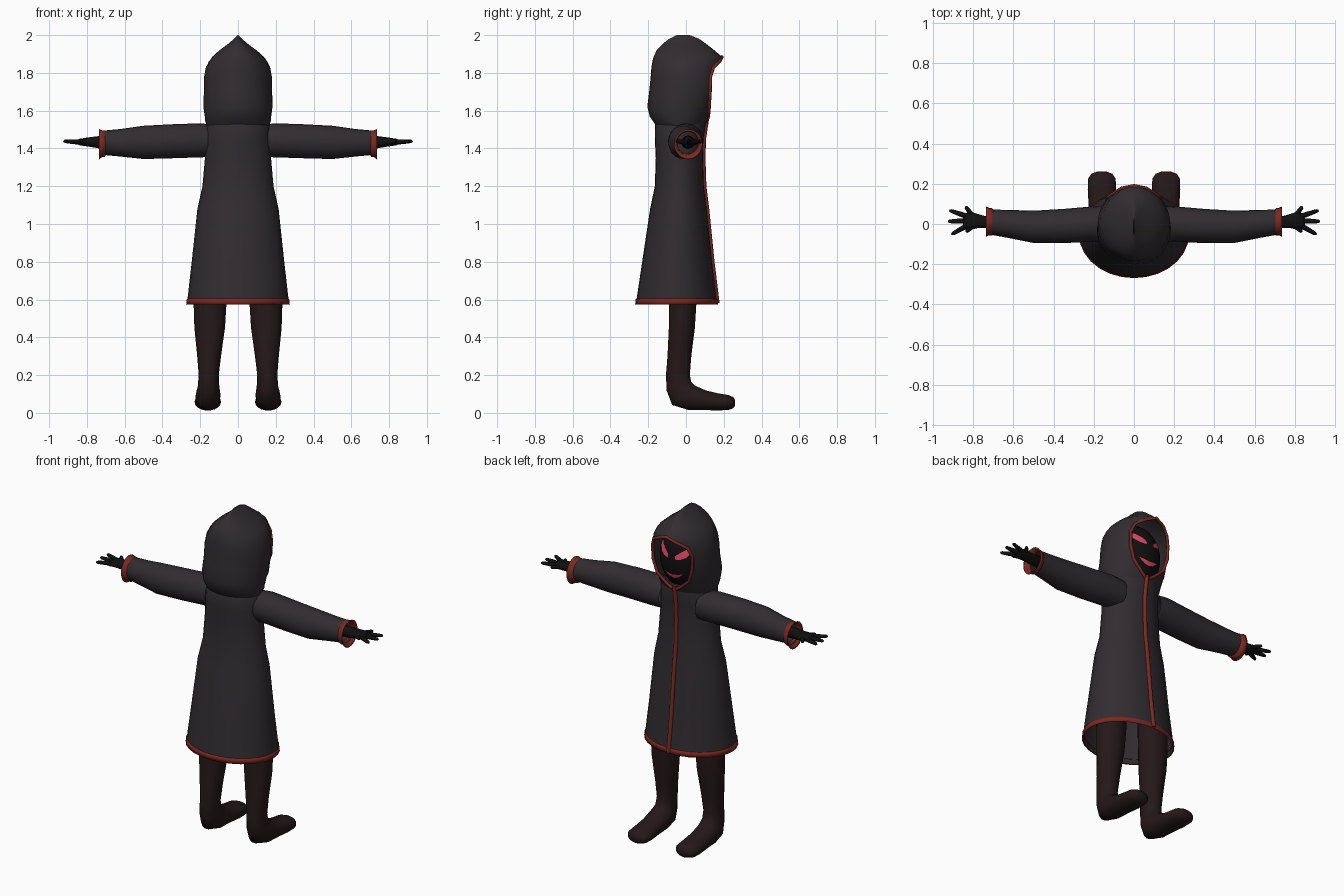
import bpy, bmesh
from math import sin, cos, pi, asin, radians, sqrt

if "Cube" in bpy.data.objects:
    bpy.data.objects.remove(bpy.data.objects["Cube"])


def material(name, rgb):
    m = bpy.data.materials.new(name)
    m.diffuse_color = (*rgb, 1)
    m.use_nodes = True
    m.node_tree.nodes["Principled BSDF"].inputs["Base Color"].default_value = m.diffuse_color
    return m


CLOTH = material("cloth", (0.030, 0.025, 0.029))
TRIM = material("trim", (0.20, 0.022, 0.015))
LEG = material("leg", (0.018, 0.009, 0.010))
SKIN = material("skin", (0.005, 0.005, 0.005))
GLOW = material("glow", (0.75, 0.06, 0.13))


def loft(name, rings, mat, closed=True, caps=False, mirror=False):
    """Skin a list of equal-length point rings."""
    bm = bmesh.new()
    rows = [[bm.verts.new(p) for p in r] for r in rings]
    n = len(rows[0])
    for a, b in zip(rows, rows[1:]):
        for i in range(n if closed else n - 1):
            j = (i + 1) % n
            bm.faces.new((a[i], a[j], b[j], b[i]))
    if caps:
        bm.faces.new(rows[0])
        bm.faces.new(rows[-1])
    bmesh.ops.remove_doubles(bm, verts=bm.verts, dist=0.0005)
    bmesh.ops.recalc_face_normals(bm, faces=bm.faces)
    for f in bm.faces:
        f.smooth = True
    me = bpy.data.meshes.new(name)
    bm.to_mesh(me)
    bm.free()
    me.materials.append(mat)
    ob = bpy.data.objects.new(name, me)
    bpy.context.collection.objects.link(ob)
    if mirror:
        ob.modifiers.new("mirror", 'MIRROR')
    return ob


def tube(name, pts, depth, mat, radii=None):
    cu = bpy.data.curves.new(name, 'CURVE')
    cu.dimensions = '3D'
    cu.bevel_depth, cu.bevel_resolution, cu.use_fill_caps = depth, 2, True
    s = cu.splines.new('POLY')
    s.points.add(len(pts) - 1)
    for i, p in enumerate(pts):
        s.points[i].co = (*p, 1)
        s.points[i].radius = radii[i] if radii else 1
    cu.materials.append(mat)
    ob = bpy.data.objects.new(name, cu)
    bpy.context.collection.objects.link(ob)


def level_ring(z, a, yb, yf, w=0.0, n=28):
    """Horizontal oval from yb to yf, with a gap of half width w at +y."""
    yc, b, t0 = (yb + yf) / 2, (yf - yb) / 2, asin(min(1, w / a))
    ts = [t0 + (2 * pi - 2 * t0) * i / n for i in range(n + 1)]
    return [(a * sin(t), yc + b * cos(t), z) for t in ts]


# robe body
body = [(.58, .27, -.265, .165), (.8, .245, -.232, .138), (1.08, .215, -.19, .11),
        (1.2, .188, -.165, .095), (1.35, .175, -.16, .09), (1.45, .172, -.165, .093),
        (1.53, .165, -.165, .105), (1.57, .13, -.14, .1)]
loft("robe", [level_ring(*r) for r in body], CLOTH, closed=False)

# hem band and front trim
loft("hem_trim", [level_ring(*r) for r in
     [(.575, .266, -.261, .161), (.575, .274, -.269, .169), (.603, .271, -.266, .166),
      (.606, .264, -.259, .159)]], TRIM, closed=False)
tube("front_trim", [(0, r[3] + .001, r[0]) for r in body[:-1]] + [(0, .108, 1.56)], .012, TRIM)

# hood with face opening
hood = [(1.52, .165, -.16, .098, 0), (1.545, .174, -.175, .112, .015),
        (1.57, .176, -.192, .125, .05), (1.62, .184, -.205, .155, .105),
        (1.70, .181, -.195, .185, .13), (1.78, .18, -.187, .19, .132),
        (1.83, .17, -.183, .192, .112), (1.86, .155, -.178, .192, .06),
        (1.885, .137, -.172, .19, 0), (1.92, .098, -.155, .15, 0),
        (1.955, .05, -.122, .105, 0), (1.98, .022, -.09, .07, 0), (2.0, .003, -.05, .02, 0)]
rings = [level_ring(*r) for r in hood]
loft("hood", rings, CLOTH, closed=False)
edge = [r[0] for r in rings[1:9]]
tube("hood_trim", edge + [(-x, y, z) for x, y, z in reversed(edge[:-1])], .009, TRIM)

# dark face
FC, FR = (0, .005, 1.71), (.145, .132, .19)
bpy.ops.mesh.primitive_uv_sphere_add(segments=28, ring_count=16, location=FC)
face = bpy.context.object
face.name = "face"
face.scale = FR
face.data.materials.append(SKIN)
bpy.ops.object.shade_smooth()


def on_face(x, z):
    q = 1 - (x / FR[0]) ** 2 - ((z - FC[2]) / FR[2]) ** 2
    return (x, FC[1] + FR[1] * sqrt(max(q, 0)) + .004, z)


# glowing eyes and mouth: rows between a lower and an upper edge
def patch(name, low, high, mirror=False):
    rows = []
    for k in range(4):
        f = k / 3
        rows.append([on_face(a[0] + (b[0] - a[0]) * f, a[1] + (b[1] - a[1]) * f)
                     for a, b in zip(low, high)])
    loft(name, rows, GLOW, closed=False, mirror=mirror)


patch("eyes", [(.025, 1.735), (.05, 1.737), (.08, 1.75), (.1, 1.775)],
      [(.023, 1.755), (.048, 1.775), (.078, 1.795), (.104, 1.81)], True)
patch("mouth", [(-.06, 1.645), (-.03, 1.622), (0, 1.614), (.03, 1.622), (.06, 1.645)],
      [(-.061, 1.648), (-.03, 1.642), (0, 1.637), (.03, 1.642), (.061, 1.648)])


def arm_ring(x, y, z, ry, rz, n=20):
    return [(x, y + ry * cos(2 * pi * i / n), z + rz * sin(2 * pi * i / n)) for i in range(n)]


# sleeves and cuffs
sleeve = [(.12, 0, 1.44, .085, .085), (.2, 0, 1.443, .088, .09), (.35, -.01, 1.438, .085, .09),
          (.5, -.014, 1.432, .08, .088), (.62, 0, 1.43, .07, .073), (.72, .01, 1.43, .062, .064)]
loft("sleeves", [arm_ring(*r) for r in sleeve], CLOTH, mirror=True)
cuff = [(.70, .01, 1.43, .058, .06), (.704, .01, 1.425, .068, .071), (.72, .012, 1.425, .068, .071),
        (.735, .012, 1.422, .075, .08), (.732, .012, 1.422, .066, .07), (.70, .01, 1.43, .056, .058)]
loft("cuffs", [arm_ring(*r) for r in cuff], TRIM, mirror=True)

# hands and fingers
palm = [(.62, .01, 1.432, .034, .036), (.74, .01, 1.433, .029, .032), (.78, .015, 1.434, .036, .026),
        (.815, .017, 1.434, .046, .021), (.84, .014, 1.434, .036, .017), (.85, .013, 1.434, .018, .01)]
loft("hands", [arm_ring(*r) for r in palm], SKIN, caps=True, mirror=True)
tips = [((.80, .035), (.838, .088)), ((.83, .038), (.918, .068)), ((.84, .015), (.925, .013)),
        ((.83, -.008), (.908, -.052)), ((.80, -.008), (.836, -.04))]
for s in (1, -1):
    for (x0, y0), (x1, y1) in tips:
        pts = [(s * (x0 + (x1 - x0) * f), y0 + (y1 - y0) * f, 1.434 + .004 * f)
               for f in (0, .5, .9, 1)]
        tube("finger", pts, .014, SKIN, [1, .85, .65, .3])

# legs bending into feet: x, y, z, half width, half depth, tilt
leg = [(.14, -.01, .78, .088, .074, 0), (.148, -.017, .58, .087, .073, 0),
       (.15, -.022, .45, .081, .07, 0), (.153, -.035, .3, .063, .064, 0),
       (.155, -.043, .2, .053, .064, 0), (.156, -.037, .14, .057, .07, 18),
       (.158, -.018, .098, .065, .08, 45), (.16, .03, .08, .066, .068, 75),
       (.16, .1, .067, .066, .053, 85), (.16, .17, .058, .07, .046, 90),
       (.16, .225, .055, .069, .04, 90), (.16, .25, .054, .052, .03, 90),
       (.16, .26, .053, .025, .015, 90)]


def leg_ring(x, y, z, rx, rd, tilt, n=18):
    c, s = cos(radians(tilt)), sin(radians(tilt))
    out = []
    for i in range(n):
        u, v = rx * cos(2 * pi * i / n), rd * sin(2 * pi * i / n)
        out.append((x + u, y + v * c, max(0.0, z + v * s)))
    return out


loft("legs", [leg_ring(*r) for r in leg], LEG, caps=True, mirror=True)
